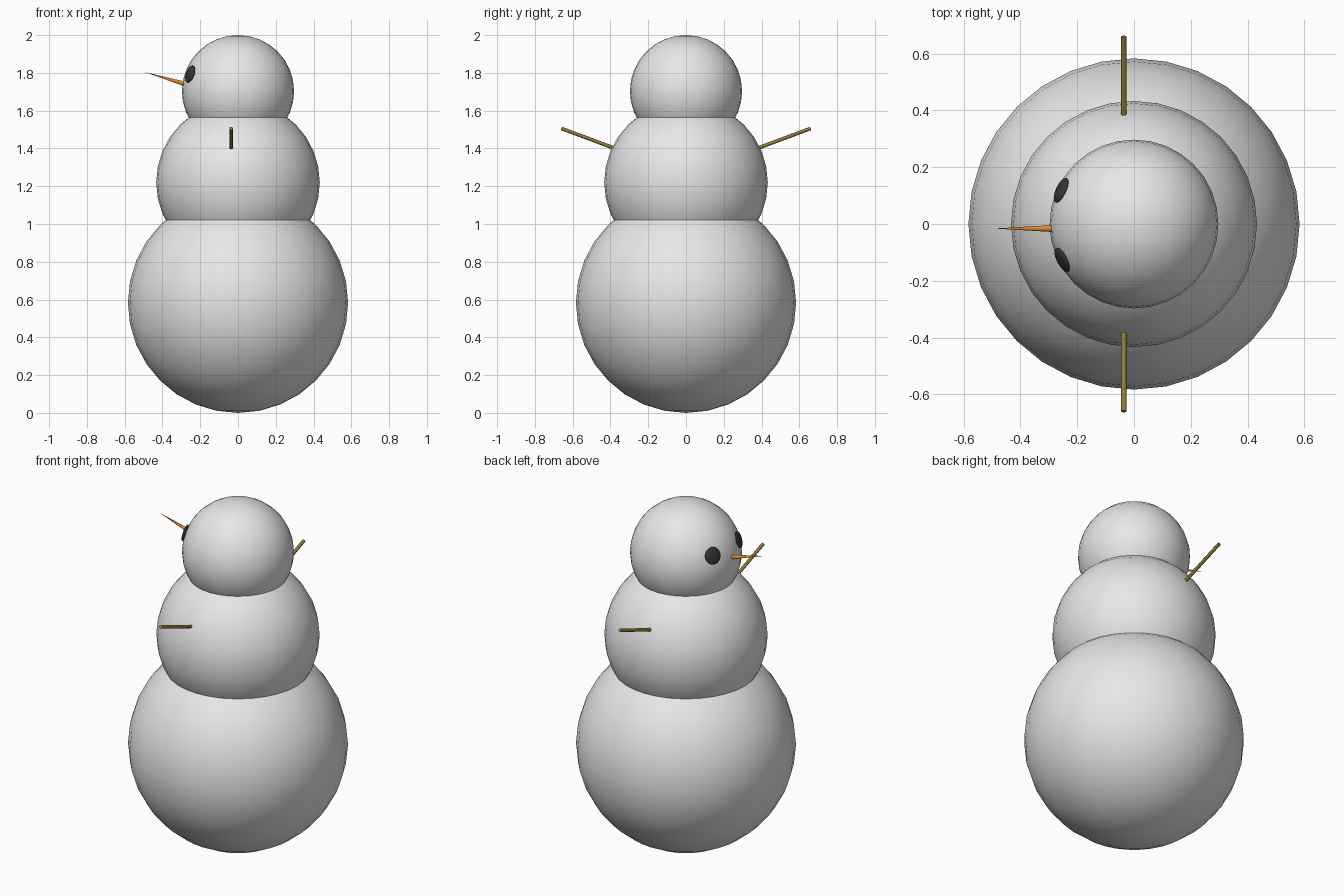
import bpy
import math
from mathutils import Vector

if "Cube" in bpy.data.objects:
    bpy.data.objects.remove(bpy.data.objects["Cube"])


def material(name, rgb):
    m = bpy.data.materials.new(name)
    m.diffuse_color = (*rgb, 1)
    m.use_nodes = True
    m.node_tree.nodes["Principled BSDF"].inputs["Base Color"].default_value = m.diffuse_color
    return m


SNOW = material("snow_white", (0.8, 0.8, 0.8))
COAL = material("coal_black", (0.035, 0.035, 0.035))
CARROT = material("carrot_orange", (0.75, 0.25, 0.03))
WOOD = material("twig_brown", (0.29, 0.21, 0.04))


def finish(name, mat, angle):
    ob = bpy.context.object
    ob.name = name
    ob.data.materials.append(mat)
    bpy.ops.object.shade_smooth_by_angle(angle=math.radians(angle))
    return ob


def ball(name, mat, centre, radius, segments=32, rings=16):
    bpy.ops.mesh.primitive_uv_sphere_add(segments=segments, ring_count=rings,
                                         radius=radius, location=centre)
    return finish(name, mat, 60)


def rod(name, mat, start, end, r1, r2, sides):
    start, end = Vector(start), Vector(end)
    axis = end - start
    bpy.ops.mesh.primitive_cone_add(vertices=sides, radius1=r1, radius2=r2,
                                    depth=axis.length, location=(start + end) / 2,
                                    rotation=axis.to_track_quat('Z', 'Y').to_euler())
    return finish(name, mat, 50)


# Three stacked snowballs
HEAD = Vector((0, 0, 1.703))
HEAD_R = 0.297
ball("lower_body", SNOW, (0, 0, 0.583), 0.583)
ball("middle_body", SNOW, (0, 0, 1.22), 0.433)
ball("head", SNOW, HEAD, HEAD_R)

# Flattened coal eyes lying on the head, which looks toward -x
for name, d in (("left_eye", (-0.255, 0.118, 0.09)), ("right_eye", (-0.251, -0.125, 0.09))):
    n = Vector(d).normalized()
    eye = ball(name, COAL, HEAD + n * HEAD_R, 0.047, 24, 12)
    eye.scale = (1, 1, 0.27)
    eye.rotation_euler = n.to_track_quat('Z', 'Y').to_euler()

# Carrot nose, tilted upward
rod("nose", CARROT, (-0.262, -0.016, 1.736), (-0.493, -0.016, 1.804), 0.0135, 0, 16)

# Stick arms on both sides
for name, s in (("left_arm", 1), ("right_arm", -1)):
    rod(name, WOOD, (-0.036, s * 0.33, 1.383), (-0.036, s * 0.66, 1.506), 0.0095, 0.0095, 8)
